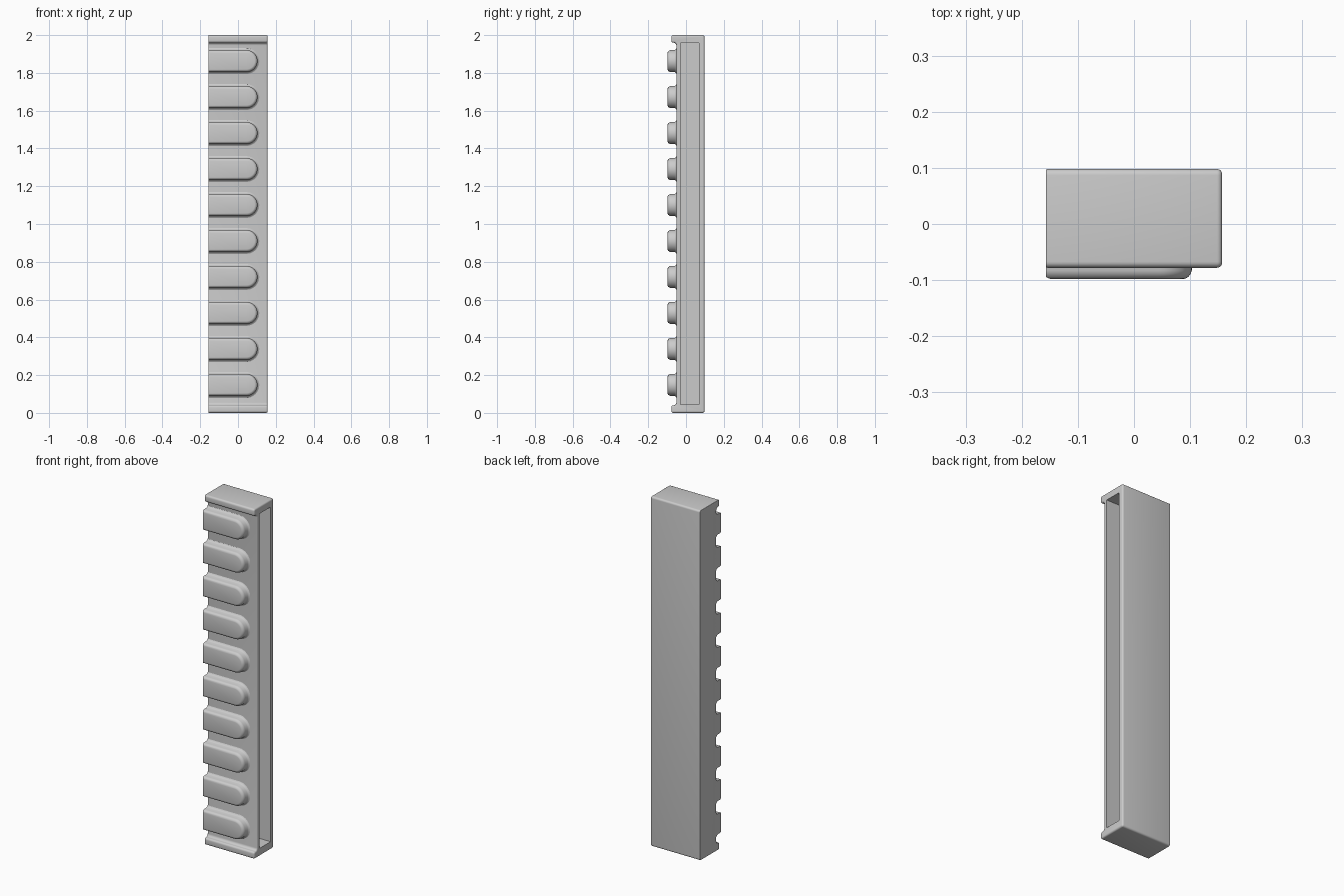
import bpy, bmesh, math
from mathutils import Vector

if "Cube" in bpy.data.objects:
    bpy.data.objects.remove(bpy.data.objects["Cube"])

grey = bpy.data.materials.new("plain grey")
grey.diffuse_color = (0.6, 0.6, 0.6, 1)
grey.use_nodes = True
grey.node_tree.nodes["Principled BSDF"].inputs["Base Color"].default_value = grey.diffuse_color

X0, X1 = -0.157, 0.157          # closed side, open side
BACK, FRONT, LIP = 0.098, -0.051, -0.078
H = 2.0


def finish(bm, name):
    bmesh.ops.recalc_face_normals(bm, faces=bm.faces)
    me = bpy.data.meshes.new(name)
    bm.to_mesh(me)
    bm.free()
    ob = bpy.data.objects.new(name, me)
    bpy.context.collection.objects.link(ob)
    me.materials.append(grey)
    return ob


def smooth(ob):
    bpy.ops.object.select_all(action='DESELECT')
    bpy.context.view_layer.objects.active = ob
    ob.select_set(True)
    bpy.ops.object.shade_smooth_by_angle(angle=math.radians(35))


def rounded(corners, steps=5):
    """Round each (y, z, radius) right-angle corner with an arc."""
    out = []
    for i, (y, z, r) in enumerate(corners):
        p = Vector((y, z))
        a = (Vector(corners[i - 1][:2]) - p).normalized() * r
        b = (Vector(corners[(i + 1) % len(corners)][:2]) - p).normalized() * r
        for k in range(steps + 1):
            t = k / steps * math.pi / 2
            out.append(p + a * (1 - math.sin(t)) + b * (1 - math.cos(t)))
    return out


# Body: side profile with a lip at both ends, extruded across x
profile = rounded([
    (BACK, 0, .011), (BACK, H, .011), (LIP, H, .011), (LIP, H - .04, .011),
    (FRONT, H - .04, .015), (FRONT, .04, .015), (LIP, .04, .011), (LIP, 0, .011)])
bm = bmesh.new()
left = [bm.verts.new((X0, p.x, p.y)) for p in profile]
right = [bm.verts.new((X1, p.x, p.y)) for p in profile]
n = len(profile)
cap_l, cap_r = bm.faces.new(left), bm.faces.new(right)
for i in range(n):
    j = (i + 1) % n
    bm.faces.new((left[i], left[j], right[j], right[i]))
bmesh.ops.recalc_face_normals(bm, faces=bm.faces)
for cap, width in ((cap_l, .003), (cap_r, .009)):
    bmesh.ops.bevel(bm, geom=list(cap.edges), offset=width, segments=4,
                    profile=0.5, affect='EDGES')
body = finish(bm, "body")

# Deep slot opening on the +x side
bm = bmesh.new()
bmesh.ops.create_cube(bm, size=1)
lo, hi = Vector((X0 + .03, -.028, .045)), Vector((X1 + .1, .07, 1.958))
for v in bm.verts:
    v.co = Vector([lo[k] if v.co[k] < 0 else hi[k] for k in range(3)])
cutter = finish(bm, "slot_cutter")
cutter.hide_render = True
mod = body.modifiers.new("slot", 'BOOLEAN')
mod.operation, mod.solver, mod.object = 'DIFFERENCE', 'EXACT', cutter
bpy.context.view_layer.objects.active = body
body.select_set(True)
bpy.ops.object.modifier_apply(modifier="slot")
bpy.data.objects.remove(cutter)
smooth(body)

# Ribs: round-ended pads lofted forward with soft base and soft rim
R, CX = .058, .045
layers = [(FRONT + .01, .01), (FRONT, .01), (-.054, .004), (-.06, 0), (-.083, 0),
          (-.089, -.002), (-.094, -.006), (-.097, -.011), (-.098, -.015)]
for i in range(10):
    zc = .148 + i * .1905
    bm = bmesh.new()
    rings = []
    for y, off in layers:
        r = R + off
        x0 = X0 + max(0, -off - .006)
        pts = [(x0, -r)] + [(CX + r * math.sin(a), -r * math.cos(a))
                            for a in (math.pi * k / 20 for k in range(21))] + [(x0, r)]
        rings.append([bm.verts.new((x, y, zc + z)) for x, z in pts])
    for a, b in zip(rings, rings[1:]):
        for k in range(len(a)):
            m = (k + 1) % len(a)
            bm.faces.new((a[k], a[m], b[m], b[k]))
    bm.faces.new(rings[0])
    bm.faces.new(rings[-1])
    smooth(finish(bm, f"rib_{i + 1}"))
